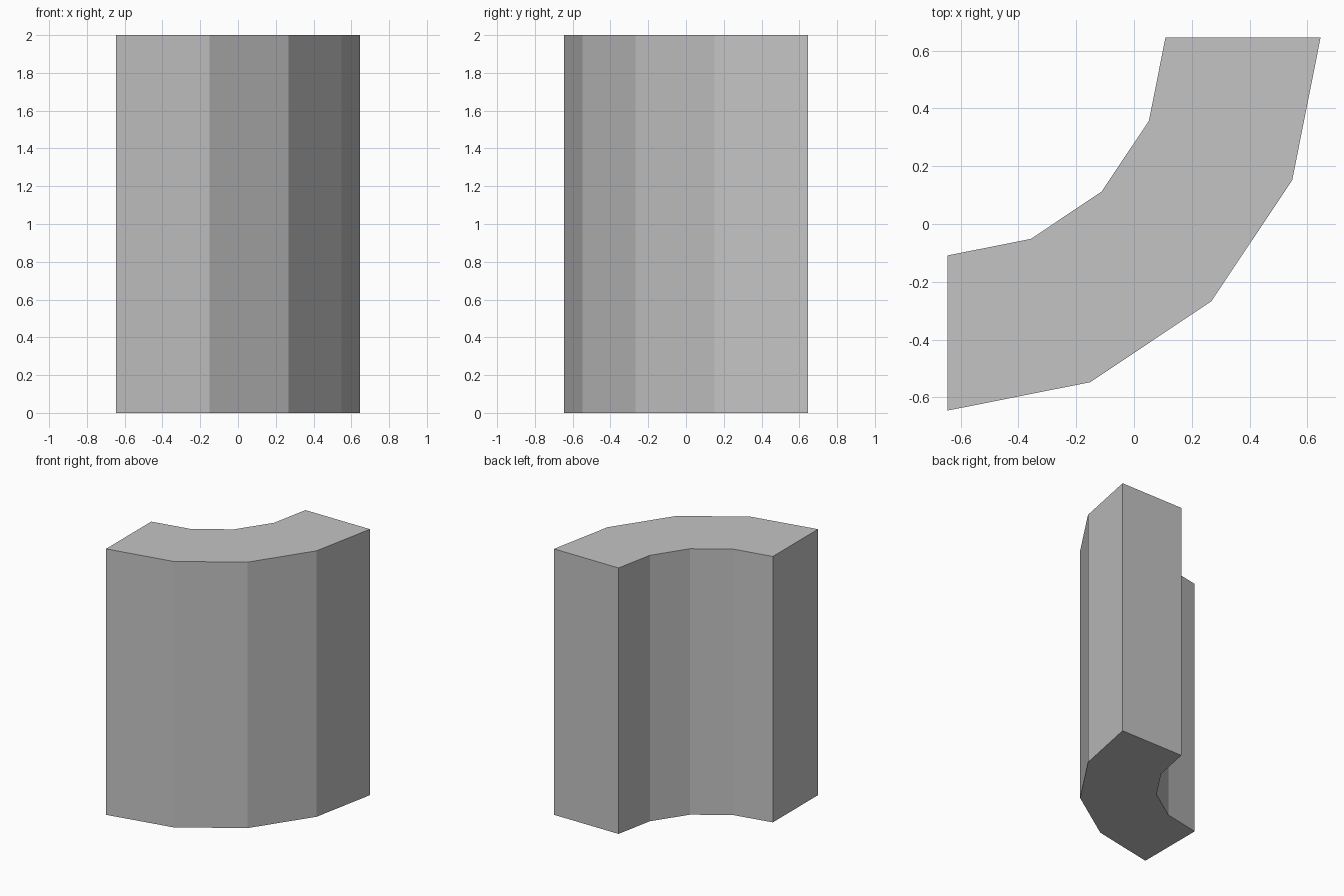
import bpy, bmesh, math

if "Cube" in bpy.data.objects:
    bpy.data.objects.remove(bpy.data.objects["Cube"])

HEIGHT = 2.0
INNER, OUTER = 0.755, 1.292   # radii of the curved wall
CENTRE = (-0.646, 0.646)      # centre of the quarter arc
SEGMENTS = 4

grey = bpy.data.materials.new("plain_grey")
grey.diffuse_color = (0.55, 0.55, 0.55, 1.0)
grey.use_nodes = True
grey.node_tree.nodes["Principled BSDF"].inputs["Base Color"].default_value = grey.diffuse_color


def arc(radius):
    """Points of a quarter arc, from facing -y round to facing +x."""
    for i in range(SEGMENTS + 1):
        a = math.radians(-90 + 90 * i / SEGMENTS)
        yield (CENTRE[0] + radius * math.cos(a), CENTRE[1] + radius * math.sin(a), 0)


# Curved wall: quarter ring outline extruded upwards
bm = bmesh.new()
outer = [bm.verts.new(p) for p in arc(OUTER)]
inner = [bm.verts.new(p) for p in arc(INNER)]
base = [bm.faces.new((outer[i], outer[i + 1], inner[i + 1], inner[i]))
        for i in range(SEGMENTS)]
extruded = bmesh.ops.extrude_face_region(bm, geom=base, use_keep_orig=True)
top = [v for v in extruded["geom"] if isinstance(v, bmesh.types.BMVert)]
bmesh.ops.translate(bm, verts=top, vec=(0, 0, HEIGHT))
bmesh.ops.recalc_face_normals(bm, faces=bm.faces)

mesh = bpy.data.meshes.new("curved_wall")
bm.to_mesh(mesh)
bm.free()
mesh.materials.append(grey)
wall = bpy.data.objects.new("curved_wall", mesh)
bpy.context.collection.objects.link(wall)
